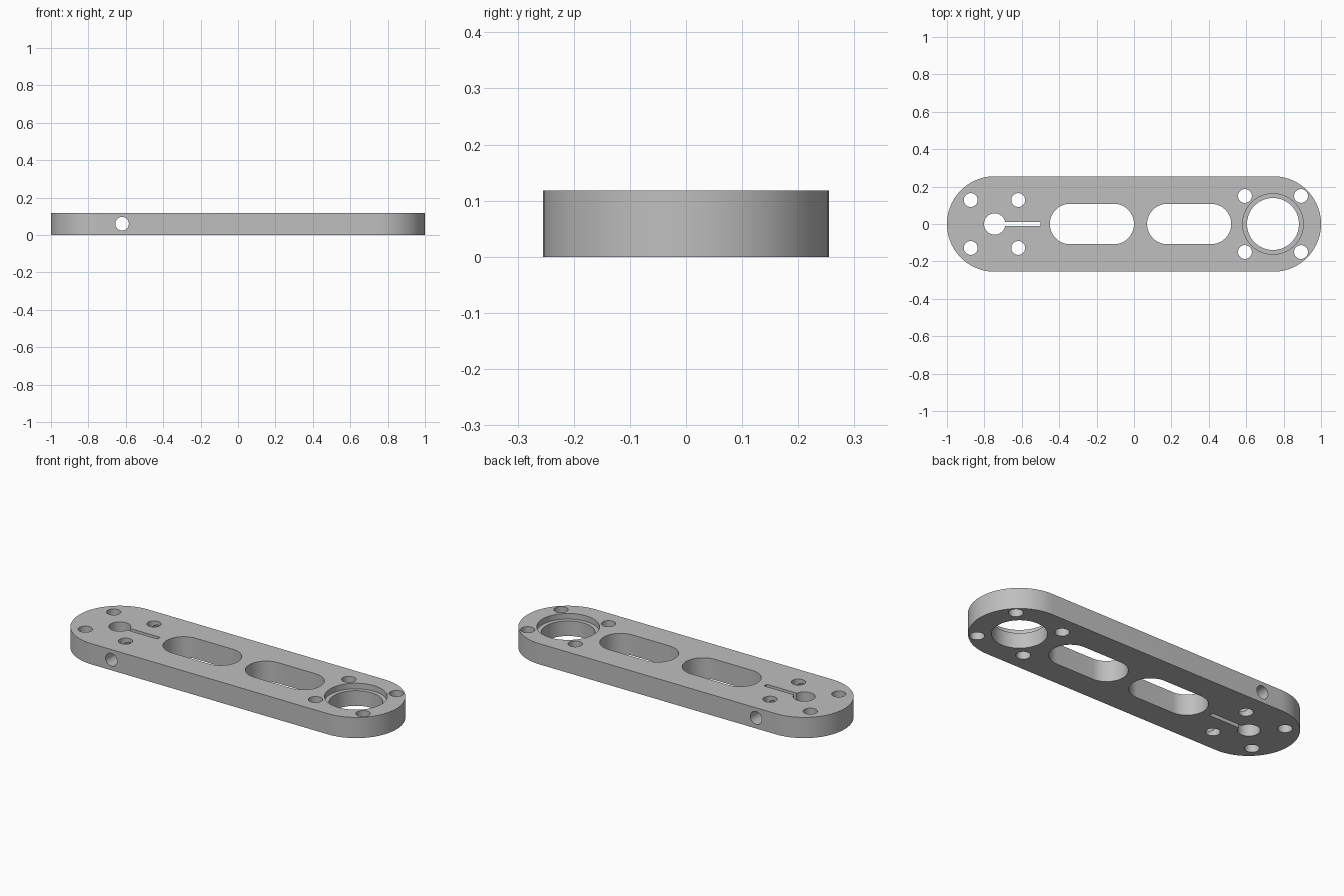
import bpy, bmesh
from math import pi, cos, sin, radians
from mathutils import Matrix

default = bpy.data.objects.get("Cube")
if default:
    bpy.data.objects.remove(default, do_unlink=True)

THICK = 0.118
BORE_X = 0.743
END_X = -0.745

metal = bpy.data.materials.new("plain grey metal")
metal.use_nodes = True
grey = (0.52, 0.52, 0.52, 1)
metal.diffuse_color = grey
metal.node_tree.nodes["Principled BSDF"].inputs["Base Color"].default_value = grey


def capsule(x0, x1, r, n=32):
    """Outline with two round ends; a circle when x0 equals x1."""
    right = [(x1 + r * cos(a), r * sin(a)) for a in (-pi / 2 + pi * i / n for i in range(n + 1))]
    left = [(x0 + r * cos(a), r * sin(a)) for a in (pi / 2 + pi * i / n for i in range(n + 1))]
    return right + left


def prism(name, outline, z0, z1, y=0, turn=None):
    """Extrude a flat outline from z0 to z1."""
    bm = bmesh.new()
    face = bm.faces.new([bm.verts.new((px, py + y, z0)) for px, py in outline])
    top = bmesh.ops.extrude_face_region(bm, geom=[face])["geom"]
    bmesh.ops.translate(bm, vec=(0, 0, z1 - z0),
                        verts=[v for v in top if isinstance(v, bmesh.types.BMVert)])
    bmesh.ops.remove_doubles(bm, verts=bm.verts, dist=1e-5)
    bmesh.ops.recalc_face_normals(bm, faces=bm.faces)
    if turn:
        bm.transform(turn)
    mesh = bpy.data.meshes.new(name)
    bm.to_mesh(mesh)
    bm.free()
    mesh.materials.append(metal)
    obj = bpy.data.objects.new(name, mesh)
    bpy.context.collection.objects.link(obj)
    return obj


# Plate with round ends
plate = prism("arm_plate", capsule(END_X, -END_X, 0.255, 48), 0, THICK)
cutters = []


def cut(outline, z0=-0.1, z1=0.3, y=0, turn=None):
    obj = prism("cutter", outline, z0, z1, y, turn)
    obj.hide_render = True
    cutters.append(obj)


# Two long windows
for x0, x1 in ((-0.45, 0), (0.07, 0.52)):
    cut(capsule(x0 + 0.108, x1 - 0.108, 0.108))

# Bearing bore with a counterbore on top
cut(capsule(BORE_X, BORE_X, 0.139))
cut(capsule(BORE_X, BORE_X, 0.162), z0=THICK - 0.032)

# Clamp hole with its narrow slit
cut(capsule(END_X, END_X, 0.057))
cut([(END_X, -0.012), (-0.5, -0.012), (-0.5, 0.012), (END_X, 0.012)])

# Screw holes around both ends
for x, y in ((-0.873, 0.128), (-0.619, 0.128), (BORE_X - 0.15, 0.15), (BORE_X + 0.15, 0.15)):
    for side in (-1, 1):
        cut(capsule(x, x, 0.037, 16), y=y * side)

# Clamp screw hole across the plate
across = Matrix.Translation((-0.62, 0, 0.06)) @ Matrix.Rotation(radians(90), 4, "X")
cut(capsule(0, 0, 0.0362, 16), z0=-0.5, z1=0.5, turn=across)

bpy.ops.object.select_all(action="DESELECT")
bpy.context.view_layer.objects.active = plate
plate.select_set(True)
for cutter in cutters:
    mod = plate.modifiers.new("cut", "BOOLEAN")
    mod.operation = "DIFFERENCE"
    mod.solver = "EXACT"
    mod.object = cutter
    bpy.ops.object.modifier_apply(modifier=mod.name)
    bpy.data.objects.remove(cutter, do_unlink=True)

bpy.ops.object.shade_smooth_by_angle(angle=radians(30))
